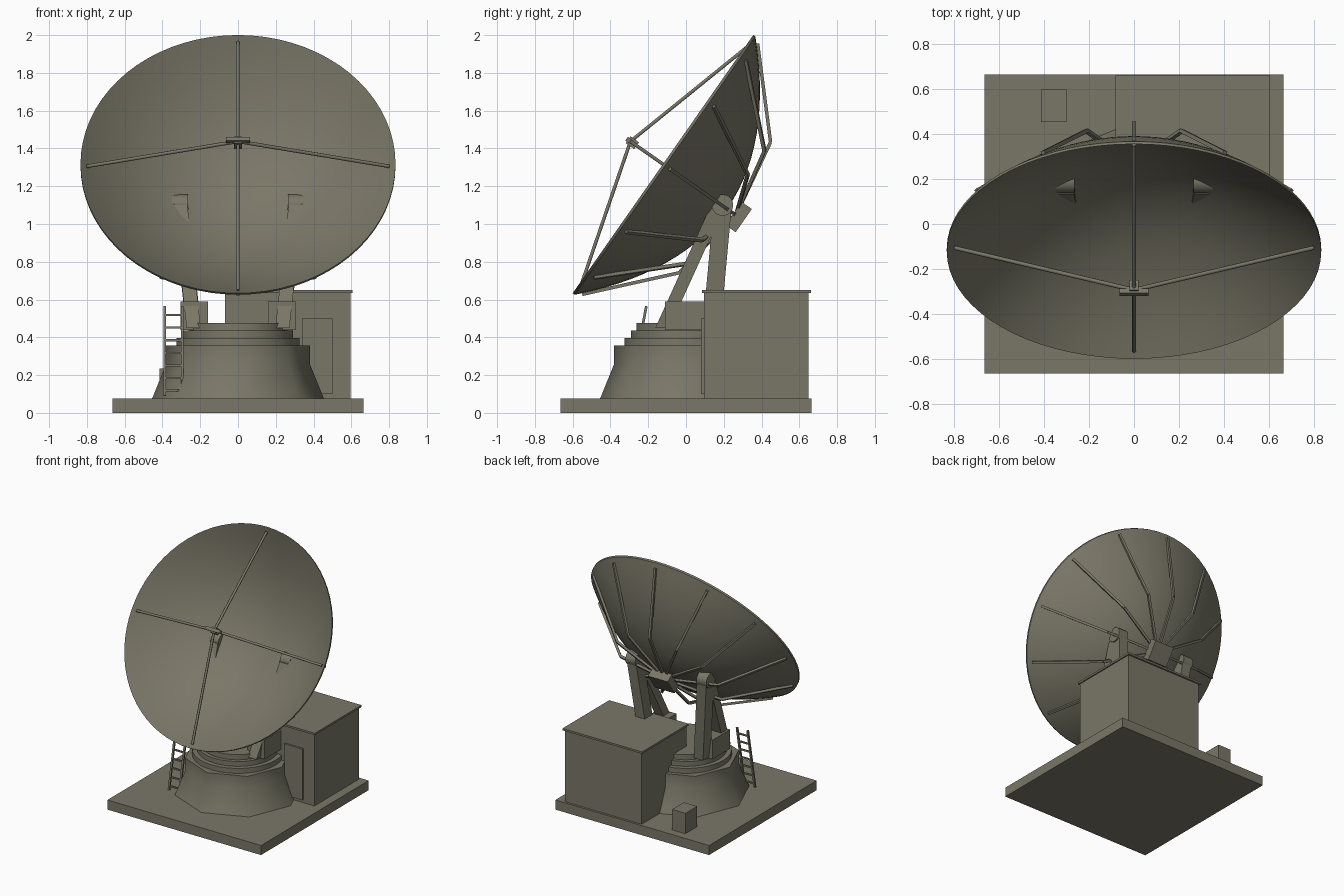
import bpy, bmesh, math
from mathutils import Matrix, Vector

if "Cube" in bpy.data.objects:
    bpy.data.objects.remove(bpy.data.objects["Cube"])

paint = bpy.data.materials.new("olive_grey")
paint.diffuse_color = (0.195, 0.186, 0.137, 1)
paint.use_nodes = True
paint.node_tree.nodes["Principled BSDF"].inputs["Base Color"].default_value = paint.diffuse_color


def finish(name, bm, smooth=None, matrix=None):
    """Turn a bmesh into a painted object."""
    bmesh.ops.recalc_face_normals(bm, faces=bm.faces)
    if matrix:
        bm.transform(matrix)
    mesh = bpy.data.meshes.new(name)
    bm.to_mesh(mesh)
    bm.free()
    mesh.materials.append(paint)
    ob = bpy.data.objects.new(name, mesh)
    bpy.context.collection.objects.link(ob)
    if smooth:
        bpy.ops.object.select_all(action='DESELECT')
        ob.select_set(True)
        bpy.context.view_layer.objects.active = ob
        bpy.ops.object.shade_smooth_by_angle(angle=math.radians(smooth))
    return ob


def box(name, x, y, z, matrix=None):
    bm = bmesh.new()
    size = Matrix.Diagonal((x[1] - x[0], y[1] - y[0], z[1] - z[0], 1))
    mid = Matrix.Translation((sum(x) / 2, sum(y) / 2, sum(z) / 2))
    bmesh.ops.create_cube(bm, size=1, matrix=mid @ size)
    return finish(name, bm, matrix=matrix)


def add_bar(bm, a, b, width, sides=4):
    """Straight bar from a to b, added to bm."""
    a, b = Vector(a), Vector(b)
    turn = (b - a).to_track_quat('Z', 'Y').to_matrix().to_4x4()
    spin = Matrix.Rotation(math.pi / sides, 4, 'Z')
    bmesh.ops.create_cone(bm, cap_ends=True, segments=sides, radius1=width / 2 / math.cos(math.pi / sides),
                          radius2=width / 2 / math.cos(math.pi / sides), depth=(b - a).length,
                          matrix=Matrix.Translation((a + b) / 2) @ turn @ spin)


def lathe(name, profile, sides, smooth, matrix=None):
    """Revolve (radius, height) points about z."""
    bm = bmesh.new()
    verts = [bm.verts.new((r, 0, z)) for r, z in profile]
    edges = [bm.edges.new(p) for p in zip(verts, verts[1:])]
    bmesh.ops.spin(bm, geom=verts + edges, axis=(0, 0, 1), cent=(0, 0, 0),
                   angle=math.tau, steps=sides)
    bmesh.ops.remove_doubles(bm, verts=bm.verts, dist=1e-4)
    return finish(name, bm, smooth, matrix)


def slanted_leg(name, foot, top, wx, wy):
    """Leaning post with level ends."""
    bm = bmesh.new()
    rings = []
    for c in (foot, top):
        rings.append([bm.verts.new((c[0] + sx * wx / 2, c[1] + sy * wy / 2, c[2]))
                      for sx, sy in ((-1, -1), (1, -1), (1, 1), (-1, 1))])
    for ring in rings:
        bm.faces.new(ring)
    for i in range(4):
        j = (i + 1) % 4
        bm.faces.new((rings[0][i], rings[0][j], rings[1][j], rings[1][i]))
    return finish(name, bm)


# Ground pad, equipment cabin and small box
box("pad", (-.665, .665), (-.665, .665), (0, .075))
box("cabin", (-.07, .595), (.095, .648), (.075, .637))
box("cabin_roof", (-.083, .605), (.085, .662), (.635, .65))
box("cabin_door", (.34, .50), (.08, .1), (.10, .50))
box("junction_box", (-.415, -.30), (.455, .60), (.075, .235))

# Pedestal: eight-sided skirt below stacked turntable rings
lathe("pedestal_skirt", [(0, .075), (.455, .075), (.38, .26), (.38, .358), (0, .358)], 8, 50)
lathe("turntable", [(0, .35), (.325, .35), (.325, .397), (.29, .397), (.29, .435),
                    (.262, .435), (.262, .475), (0, .475)], 32, 30)

# Yoke on both sides: block, rear leg, front brace and trunnion
for s, side in ((-1, "left"), (1, "right")):
    box("yoke_block_" + side, sorted((s * .16, s * .305)), (-.11, .11), (.44, .59))
    slanted_leg("rear_leg_" + side, (s * .235, .135, .45), (s * .305, .195, 1.10), .08, .095)
    slanted_leg("front_brace_" + side, (s * .235, -.125, .45), (s * .305, .17, 1.10), .075, .075)
    bm = bmesh.new()
    add_bar(bm, (s * .265, .193, 1.10), (s * .35, .193, 1.10), .112, 24)
    finish("trunnion_" + side, bm, 30)

# Dish frame: local z points out of the bowl, local y up along the rim
R, DEPTH = .834, .40
tilt = math.atan2(1.365, .955)
frame = Matrix.Translation((0, -.122, 1.317)) @ Matrix.Rotation(tilt, 4, 'X')

# Reflector: thin parabolic bowl
steps = 14
inner = [(R * i / steps, -DEPTH * (1 - (i / steps) ** 2)) for i in range(steps + 1)]
outer = [(r, z - .014) for r, z in reversed(inner)]
lathe("reflector", inner + outer, 72, 40, frame)

# Twelve bent ribs behind the bowl and the hub they meet at
bm = bmesh.new()
for k in range(12):
    a = math.tau * k / 12
    pts = [Vector((r * math.cos(a), r * math.sin(a), z))
           for r, z in ((.81, -.045), (.422, -.40), (.04, -.465))]
    for p, q in zip(pts, pts[1:]):
        add_bar(bm, p, q, .018)
finish("back_ribs", bm, matrix=frame)
box("hub", (-.085, .085), (-.075, .075), (-.522, -.455), frame)

# Feed held on four struts
bm = bmesh.new()
for k in range(4):
    a = math.tau * k / 4
    add_bar(bm, (.80 * math.cos(a), .80 * math.sin(a), -.02), (0, 0, .21), .018, 8)
finish("feed_struts", bm, 50, frame)
box("feed_bar", (-.064, .064), (-.012, .012), (.21, .235), frame)
box("feed_horn", (-.02, .02), (-.022, .022), (.17, .225), frame)

# Ladder leaning on the pedestal
bm = bmesh.new()
bottom, top = Vector((0, -.30, .09)), Vector((0, -.21, .565))
for x in (-.387, -.295):
    add_bar(bm, bottom + Vector((x, 0, 0)), top + Vector((x, 0, 0)), .014)
for i in range(7):
    p = bottom.lerp(top, .06 + .14 * i)
    add_bar(bm, p + Vector((-.387, 0, 0)), p + Vector((-.295, 0, 0)), .011)
finish("ladder", bm)
